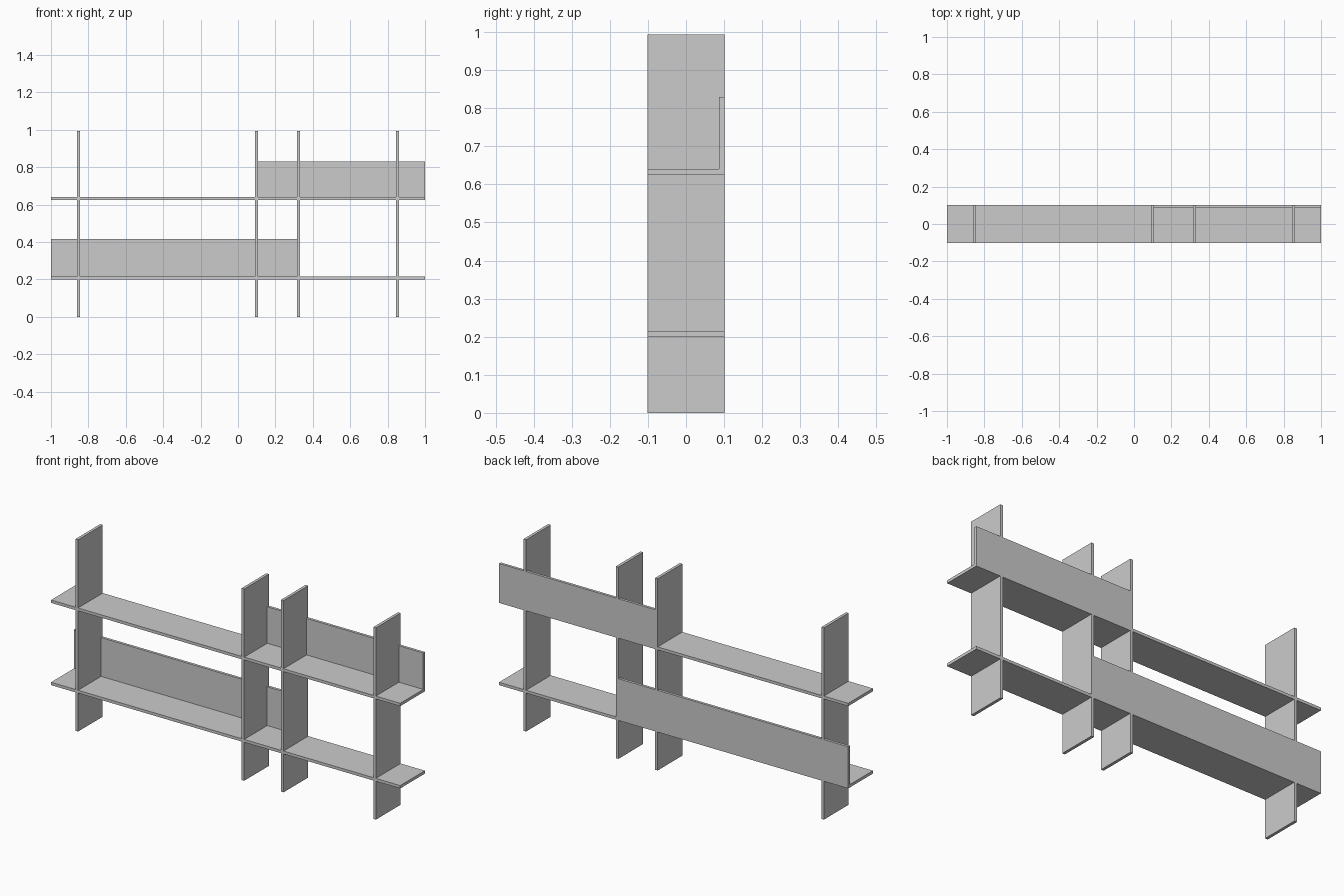
import bpy

if "Cube" in bpy.data.objects:
    bpy.data.objects.remove(bpy.data.objects["Cube"])

DEPTH = 0.101      # half depth of the unit
HEIGHT = 0.993
T = 0.015          # board thickness


def board(name, x, y, z):
    """Axis-aligned board from (min, max) pairs."""
    bpy.ops.mesh.primitive_cube_add(
        size=1, location=[(a + b) / 2 for a, b in (x, y, z)])
    ob = bpy.context.object
    ob.name = name
    ob.scale = [b - a for a, b in (x, y, z)]
    bpy.ops.object.transform_apply(location=False, rotation=False, scale=True)
    return ob


full_depth = (-DEPTH, DEPTH)
back_depth = (DEPTH - 0.014, DEPTH)

# Uprights
for i, x in enumerate((-0.853, 0.099, 0.324, 0.853)):
    board(f"upright_{i + 1}", (x - T / 2, x + T / 2), full_depth, (0, HEIGHT))

# Shelves, crossing the uprights
for name, z in (("lower_shelf", 0.199), ("upper_shelf", 0.625)):
    board(name, (-1, 1), full_depth, (z, z + T))

# Back panels standing on the shelves, flush with the rear edge
board("lower_back_panel", (-1, 0.324 + T / 2), back_depth, (0.199 + T, 0.415))
board("upper_back_panel", (0.099 - T / 2, 1), back_depth, (0.625 + T, 0.829))
